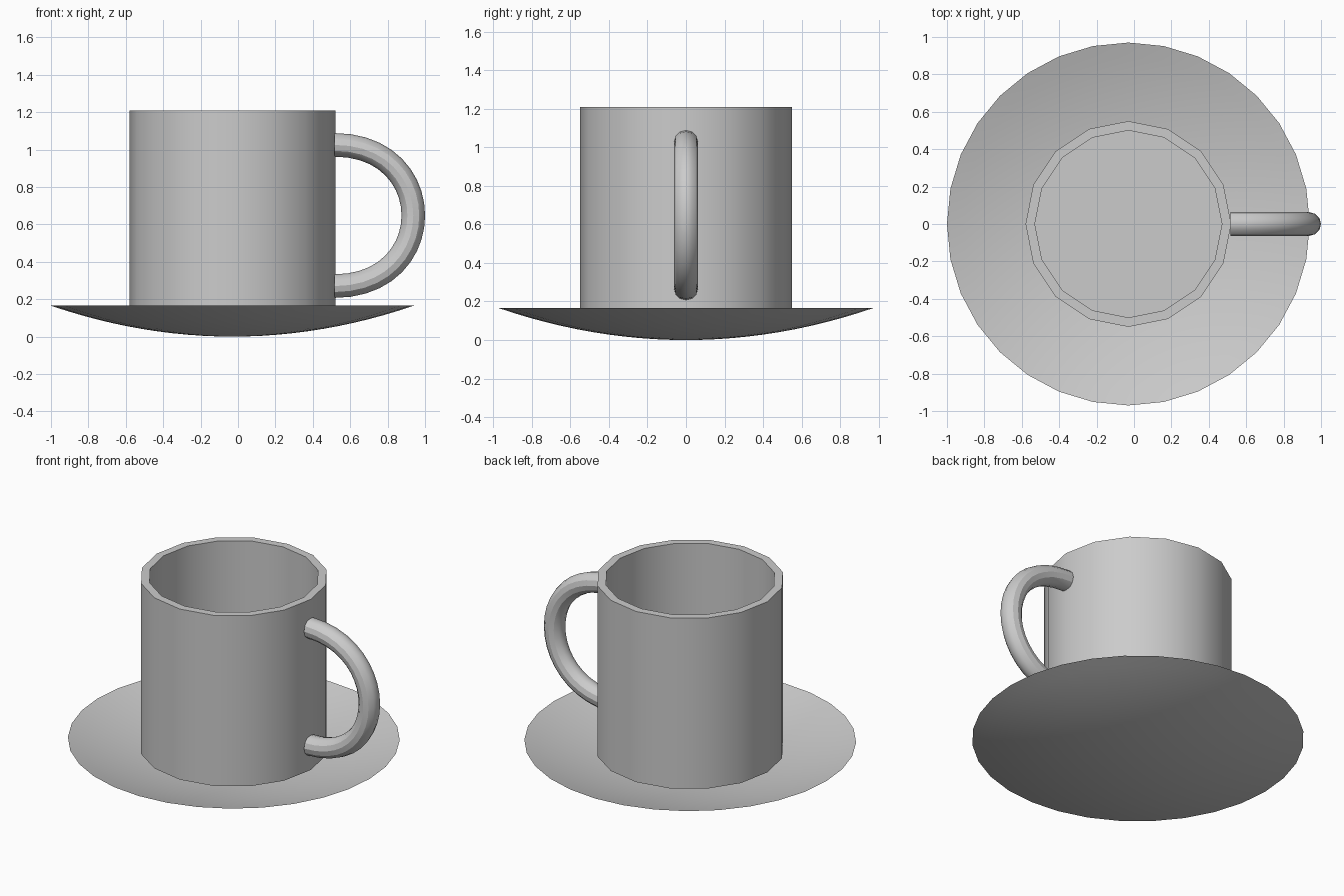
import bpy, bmesh
from math import sin, cos, pi, radians

if "Cube" in bpy.data.objects:
    bpy.data.objects.remove(bpy.data.objects["Cube"])

CX = -0.03  # shared axis of cup and saucer


def lathe(name, profile, sides):
    """Revolve an (r, z) profile around the vertical axis through CX."""
    bm = bmesh.new()
    rings = []
    for r, z in profile:
        if r == 0:
            rings.append([bm.verts.new((CX, 0, z))] * sides)
        else:
            rings.append([bm.verts.new((CX + r * cos(2 * pi * i / sides),
                                        r * sin(2 * pi * i / sides), z))
                          for i in range(sides)])
    for a, b in zip(rings, rings[1:]):
        for i in range(sides):
            j = (i + 1) % sides
            bm.faces.new(dict.fromkeys((a[i], a[j], b[j], b[i])))
    mesh = bpy.data.meshes.new(name)
    bm.to_mesh(mesh)
    bm.free()
    ob = bpy.data.objects.new(name, mesh)
    bpy.context.collection.objects.link(ob)
    smooth(ob)
    return ob


def smooth(ob):
    bpy.ops.object.select_all(action='DESELECT')
    ob.select_set(True)
    bpy.context.view_layer.objects.active = ob
    bpy.ops.object.shade_smooth_by_angle(angle=radians(30))


# Saucer: thin shallow dish, a single curved sheet
N = 12
lathe("saucer", [(0.97 * k / N, 0.165 * (k / N) ** 2) for k in range(N + 1)], 32)

# Cup: sixteen-sided hollow cylinder with a floor
lathe("cup", [(0, 0.11), (0.55, 0.11), (0.55, 1.21),
              (0.50, 1.21), (0.50, 0.16), (0, 0.16)], 16)

# Handle: round tube along one bezier arc
curve = bpy.data.curves.new("handle", 'CURVE')
curve.dimensions = '3D'
curve.bevel_depth = 0.063
curve.bevel_resolution = 4
curve.resolution_u = 20
curve.use_fill_caps = True
spline = curve.splines.new('BEZIER')
spline.bezier_points.add(1)
for p, z, side in zip(spline.bezier_points, (1.025, 0.27), (1, -1)):
    p.handle_left_type = p.handle_right_type = 'FREE'
    p.co = (0.515, 0, z)
    p.handle_right = (0.515 + side * 0.563, 0, z)
    p.handle_left = (0.515 - side * 0.563, 0, z)
handle = bpy.data.objects.new("handle", curve)
bpy.context.collection.objects.link(handle)
bpy.ops.object.select_all(action='DESELECT')
handle.select_set(True)
bpy.context.view_layer.objects.active = handle
bpy.ops.object.convert(target='MESH')
smooth(bpy.context.view_layer.objects.active)
